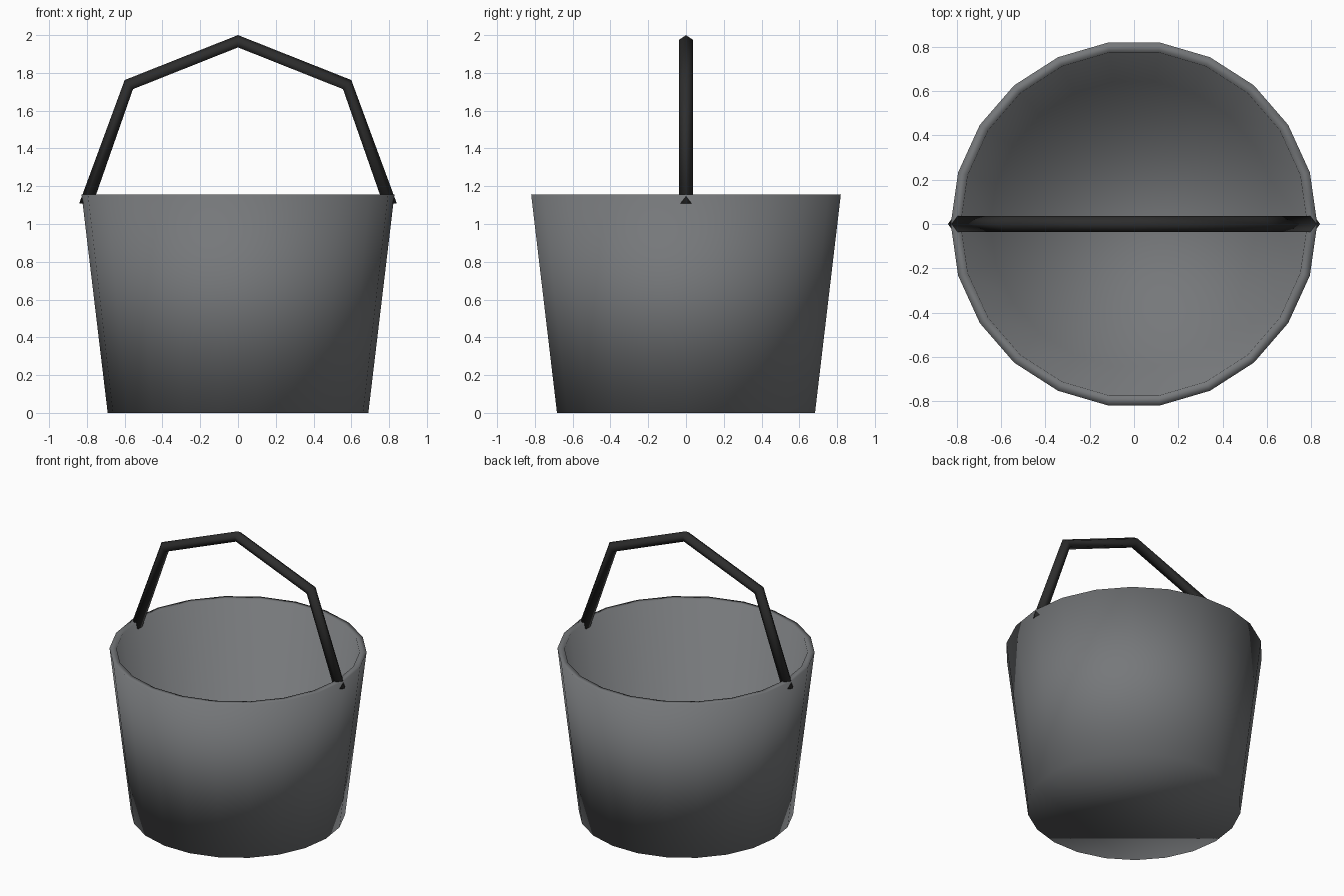
import bpy, bmesh, math

cube = bpy.data.objects.get("Cube")
if cube:
    bpy.data.objects.remove(cube, do_unlink=True)


def material(name, rgb):
    m = bpy.data.materials.new(name)
    m.use_nodes = True
    m.diffuse_color = (*rgb, 1)
    m.node_tree.nodes["Principled BSDF"].inputs["Base Color"].default_value = (*rgb, 1)
    return m


def loft(name, rings, closed_rings, mat):
    """Skin a list of equal-sized point rings, cap both ends and shade smooth."""
    bm = bmesh.new()
    loops = [[bm.verts.new(p) for p in ring] for ring in rings]
    n = len(loops[0])
    for a, b in zip(loops, loops[1:]):
        for i in range(n):
            j = (i + 1) % n
            bm.faces.new((a[i], a[j], b[j], b[i]))
    bm.faces.new(loops[0])
    bm.faces.new(loops[-1])
    bmesh.ops.recalc_face_normals(bm, faces=bm.faces)
    for f in bm.faces:
        f.smooth = True
    me = bpy.data.meshes.new(name)
    bm.to_mesh(me)
    bm.free()
    me.materials.append(mat)
    ob = bpy.data.objects.new(name, me)
    bpy.context.collection.objects.link(ob)
    return ob


grey = material("bucket grey", (0.18, 0.187, 0.195))
black = material("handle black", (0.026, 0.026, 0.026))

# Bucket: tapered 22-sided shell, outer wall up and inner wall down
SIDES = 22
profile = [(0.69, 0), (0.828, 1.155), (0.783, 1.155), (0.65, 0.045)]
rings = [[(r * math.cos(math.tau * i / SIDES), r * math.sin(math.tau * i / SIDES), z)
          for i in range(SIDES)] for r, z in profile]
loft("bucket", rings, True, grey)

# Handle: five-sided bar bent over four straight spans, ridge facing outward
half = [((0.841, 1.108), (0.768, 1.108)),
        ((0.60, 1.762), (0.556, 1.714)),
        ((0, 2.0), (0, 1.935))]
mirrored = [((-o[0], o[1]), (-i[0], i[1])) for o, i in half[1::-1]]
section = [(0, 0), (0.38, 0.037), (1, 0.023), (1, -0.023), (0.38, -0.037)]
bars = [[(o[0] + (i[0] - o[0]) * t, y, o[1] + (i[1] - o[1]) * t) for t, y in section]
        for o, i in half + mirrored]
loft("handle", bars, True, black)
